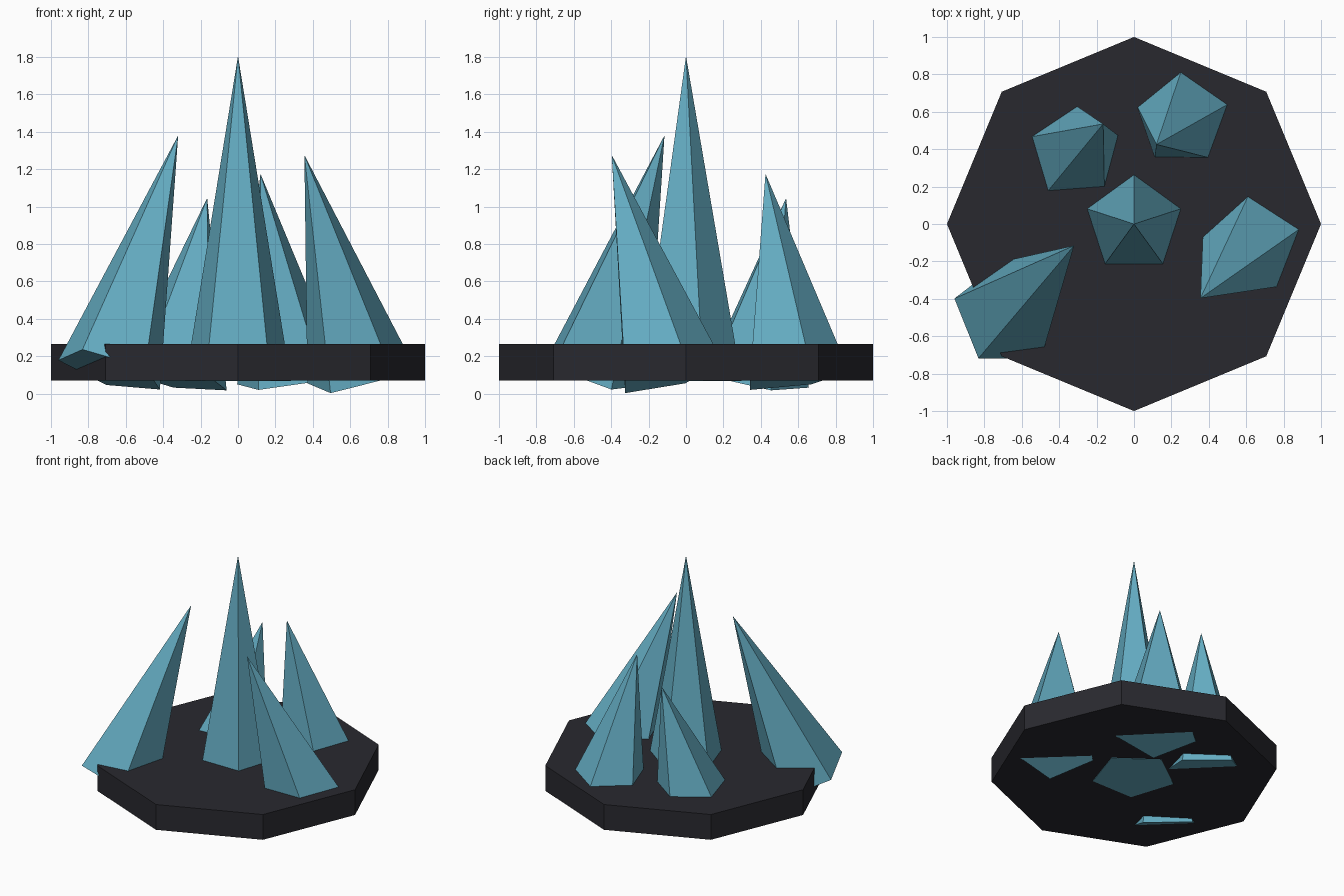
import bpy
from math import asin, atan2
from mathutils import Vector

if "Cube" in bpy.data.objects:
    bpy.data.objects.remove(bpy.data.objects["Cube"])


def material(name, color):
    mat = bpy.data.materials.new(name)
    mat.diffuse_color = (*color, 1.0)
    mat.use_nodes = True
    mat.node_tree.nodes["Principled BSDF"].inputs["Base Color"].default_value = mat.diffuse_color
    return mat


crystal_blue = material("crystal_blue", (0.13, 0.42, 0.55))
dark_stone = material("dark_stone", (0.022, 0.022, 0.028))

# Octagonal base slab
SLAB_BOTTOM, SLAB_TOP = 0.07, 0.265
bpy.ops.mesh.primitive_cylinder_add(
    vertices=8, radius=1.0, depth=SLAB_TOP - SLAB_BOTTOM,
    location=(0, 0, (SLAB_TOP + SLAB_BOTTOM) / 2))
slab = bpy.context.object
slab.name = "base_slab"
slab.data.materials.append(dark_stone)


# Five-sided spike running from the centre of its foot to its tip
def crystal(name, foot, tip):
    foot, tip = Vector(foot), Vector(tip)
    axis = (tip - foot).normalized()
    bpy.ops.mesh.primitive_cone_add(
        vertices=5, radius1=0.297, radius2=0, depth=(tip - foot).length,
        location=(foot + tip) / 2,
        rotation=(-asin(axis.y), atan2(axis.x, axis.z), 0))
    obj = bpy.context.object
    obj.name = name
    obj.data.materials.append(crystal_blue)


crystal("crystal_centre", (0, 0, 0.066), (0, 0, 1.805))
crystal("crystal_front_left", (-0.682, -0.487, 0.124), (-0.32, -0.115, 1.38))
crystal("crystal_right", (0.65, -0.092, 0.102), (0.355, -0.397, 1.275))
crystal("crystal_back_right", (0.277, 0.579, 0.077), (0.12, 0.425, 1.175))
crystal("crystal_back_left", (-0.336, 0.364, 0.082), (-0.165, 0.535, 1.045))
